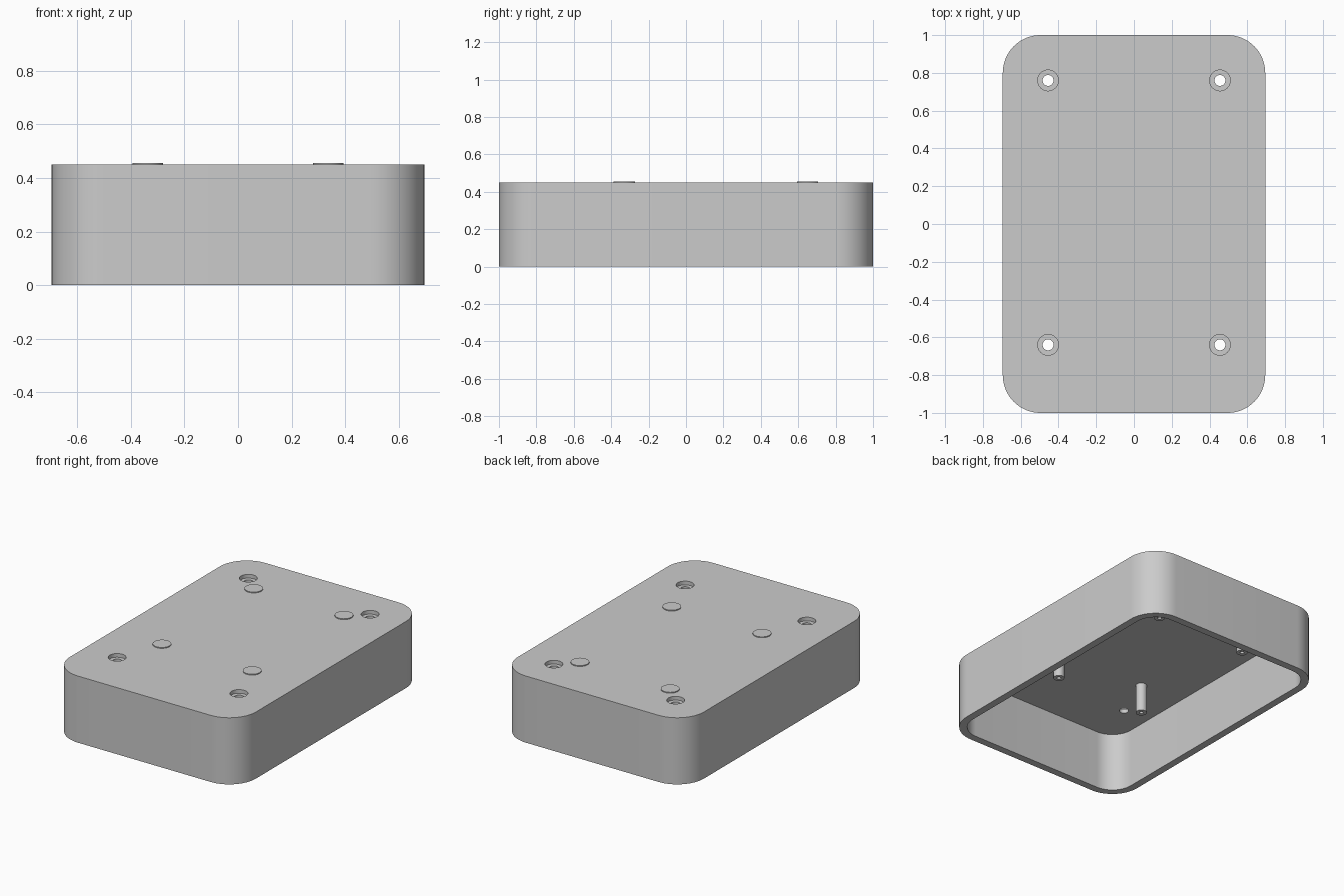
import bpy, bmesh, math
from mathutils import Matrix, Vector

cube = bpy.data.objects.get("Cube")
if cube:
    bpy.data.objects.remove(cube, do_unlink=True)

grey = bpy.data.materials.new("light_grey")
grey.use_nodes = True
GREY = (0.6, 0.6, 0.6, 1)
grey.diffuse_color = GREY
grey.node_tree.nodes["Principled BSDF"].inputs["Base Color"].default_value = GREY

WALL, HEIGHT, CEILING = 0.05, 0.45, 0.4
HALF_X, HALF_Y, CORNER = 0.695, 1.0, 0.2


def add_object(name, bm, location=(0, 0, 0)):
    bmesh.ops.recalc_face_normals(bm, faces=bm.faces)
    mesh = bpy.data.meshes.new(name)
    bm.to_mesh(mesh)
    bm.free()
    mesh.materials.append(grey)
    obj = bpy.data.objects.new(name, mesh)
    obj.location = location
    bpy.context.collection.objects.link(obj)
    return obj


def rounded_block(name, inset, bottom, top):
    """Box with rounded upright edges."""
    bm = bmesh.new()
    size = Vector((2 * (HALF_X - inset), 2 * (HALF_Y - inset), top - bottom))
    place = Matrix.Translation((0, 0, (bottom + top) / 2)) @ Matrix.Diagonal(size).to_4x4()
    bmesh.ops.create_cube(bm, size=1, matrix=place)
    upright = [e for e in bm.edges
               if abs(e.verts[0].co.z - e.verts[1].co.z) > 0.1]
    bmesh.ops.bevel(bm, geom=upright, offset=CORNER - inset, segments=16,
                    profile=0.5, affect='EDGES')
    return add_object(name, bm)


def lathe(name, profile, location):
    """Spin a (radius, z) profile around the upright axis."""
    bm = bmesh.new()
    verts = [bm.verts.new((r, 0, z)) for r, z in profile]
    edges = [bm.edges.new(pair) for pair in zip(verts, verts[1:])]
    bmesh.ops.spin(bm, geom=verts + edges, axis=(0, 0, 1), cent=(0, 0, 0),
                   angle=math.tau, steps=32)
    bmesh.ops.remove_doubles(bm, verts=bm.verts, dist=1e-5)
    return add_object(name, bm, location)


def cut(target, cutter):
    cutter.hide_render = True
    mod = target.modifiers.new("cut", 'BOOLEAN')
    mod.operation, mod.solver, mod.object = 'DIFFERENCE', 'EXACT', cutter
    bpy.context.view_layer.objects.active = target
    bpy.ops.object.modifier_apply(modifier=mod.name)
    bpy.data.objects.remove(cutter, do_unlink=True)


def smooth(obj):
    bpy.ops.object.select_all(action='DESELECT')
    obj.select_set(True)
    bpy.context.view_layer.objects.active = obj
    bpy.ops.object.shade_smooth_by_angle(angle=math.radians(30))


# Hollow cover, open underneath
cover = rounded_block("cover", 0, 0, HEIGHT)
cut(cover, rounded_block("pocket_cutter", WALL, -0.1, CEILING))

# Counterbored screw holes through the top
bore = [(0, 0.5), (0.055, 0.5), (0.055, 0.425), (0.029, 0.425), (0.029, 0.35), (0, 0.35)]
for x in (-0.455, 0.455):
    for y in (-0.64, 0.76):
        cut(cover, lathe("hole_cutter", bore, (x, y, 0)))
smooth(cover)

# Standoff posts with a raised cap on top and a pilot hole in the tip
post = [(0, 0.456), (0.057, 0.456), (0.057, 0.43), (0.035, 0.43),
        (0.035, 0.205), (0.013, 0.205), (0.013, 0.33), (0, 0.33)]
for side, x in (("right", -0.337), ("left", 0.337)):
    for end, y in (("front", -0.33), ("back", 0.65)):
        smooth(lathe(f"{end}_{side}_standoff", post, (x, y, 0)))
